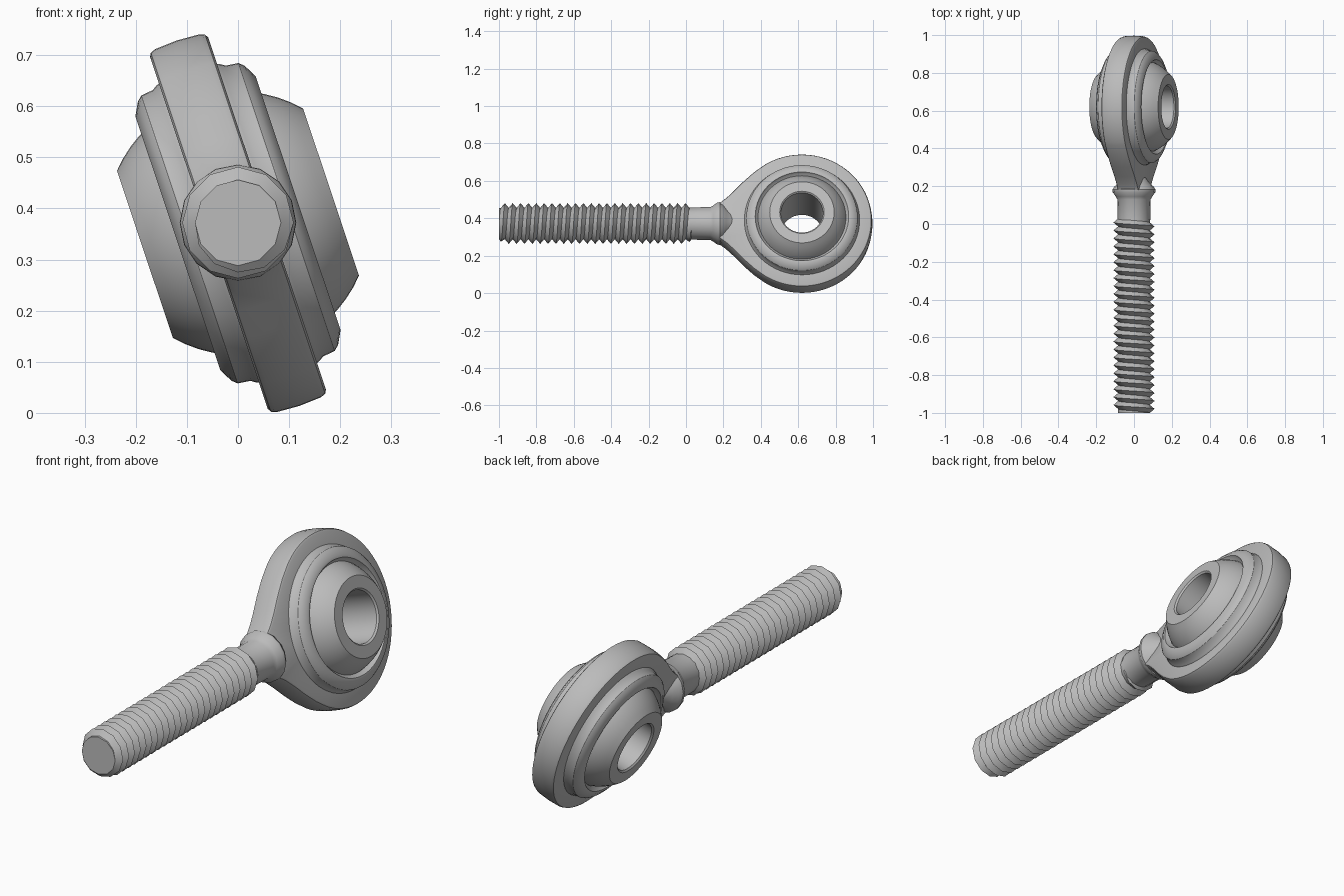
import bpy, bmesh, math
from mathutils import Matrix

cube = bpy.data.objects.get("Cube")
if cube:
    bpy.data.objects.remove(cube, do_unlink=True)

TILT = Matrix.Rotation(math.radians(-18.5), 4, 'Y')
HEAD = Matrix.Translation((0, 0.62, 0.371)) @ TILT      # head frame, bore along x
SHANK = Matrix.Translation((0, 0, 0.372))               # shank frame, axis along y

steel = bpy.data.materials.new("grey steel")
steel.use_nodes = True
GREY = (0.5, 0.5, 0.5, 1)
steel.diffuse_color = GREY
steel.node_tree.nodes["Principled BSDF"].inputs["Base Color"].default_value = GREY


def finish(bm, name, matrix, angle=35):
    bmesh.ops.remove_doubles(bm, verts=bm.verts, dist=1e-5)
    bmesh.ops.recalc_face_normals(bm, faces=bm.faces)
    bm.transform(matrix)
    mesh = bpy.data.meshes.new(name)
    bm.to_mesh(mesh)
    bm.free()
    mesh.materials.append(steel)
    obj = bpy.data.objects.new(name, mesh)
    bpy.context.collection.objects.link(obj)
    bpy.ops.object.select_all(action='DESELECT')
    obj.select_set(True)
    bpy.context.view_layer.objects.active = obj
    bpy.ops.object.shade_smooth_by_angle(angle=math.radians(angle))
    return obj


def loft(bm, rings, closed):
    """Skin equal-length loops of points; closed also joins last to first."""
    loops = [[bm.verts.new(p) for p in ring] for ring in rings]
    pairs = list(zip(loops, loops[1:])) + ([(loops[-1], loops[0])] if closed else [])
    for a, b in pairs:
        n = len(a)
        for i in range(n):
            j = (i + 1) % n
            bm.faces.new((a[i], a[j], b[j], b[i]))
    return loops


def lathe(name, profile, matrix, axis, n, closed):
    """Turn (radius, height) points round the x or y axis."""
    rings = []
    for r, h in profile:
        ring = []
        for i in range(n):
            t = 2 * math.pi * i / n
            c, s = r * math.cos(t), r * math.sin(t)
            ring.append((h, c, s) if axis == 'x' else (c, h, s))
        rings.append(ring)
    bm = bmesh.new()
    loops = loft(bm, rings, closed)
    if not closed:
        bm.faces.new(loops[0])
        bm.faces.new(loops[-1])
    return finish(bm, name, matrix)


# Ball: truncated sphere with a straight bore
half = math.asin(0.192 / 0.258)
ball = [(0.258 * math.cos(t), 0.258 * math.sin(t))
        for t in (half * (k / 8 - 1) for k in range(17))]
ball += [(0.119, 0.192), (0.112, 0.185), (0.112, -0.185), (0.119, -0.192)]
lathe("bearing_ball", ball, HEAD, 'x', 48, True)

# Race: stepped shoulder on both sides of the head
side = [(0.312, 0.05), (0.306, 0.066), (0.300, 0.075), (0.297, 0.100),
        (0.288, 0.110), (0.262, 0.124), (0.250, 0.124), (0.243, 0.112), (0.228, 0.100)]
race = side + [(r, -a) for r, a in reversed(side)]
lathe("bearing_race", race, HEAD, 'x', 64, True)

# Head body: teardrop plate with rounded rim and open centre
R = 0.377
neck = [(-0.205, 0.316), (-0.26, 0.275), (-0.32, 0.219), (-0.37, 0.166),
        (-0.41, 0.128), (-0.44, 0.105), (-0.47, 0.088)]
arc = [(R * math.cos(t), R * math.sin(t))
       for t in (math.radians(120) * k / 24 for k in range(-24, 25))]
outline = arc + neck + [(y, -z) for y, z in reversed(neck)]
rim = [(-0.060, 0.962), (-0.056, 0.982), (-0.046, 0.993), (0, 1.0),
       (0.046, 0.993), (0.056, 0.982), (0.060, 0.962)]
rings = [[(a, y * s, z * s) for y, z in outline] for a, s in rim]
for a in (0.060, -0.060):
    rings.append([(a, 0.25 * y / math.hypot(y, z), 0.25 * z / math.hypot(y, z))
                  for y, z in outline])
bm = bmesh.new()
loft(bm, rings, True)
finish(bm, "head_body", HEAD)

# Neck and flared collar
lathe("neck_collar", [(0.086, 0.02), (0.088, 0.13), (0.096, 0.145), (0.113, 0.168),
                      (0.114, 0.182), (0.104, 0.198), (0.085, 0.215), (0.058, 0.25),
                      (0.03, 0.30)], SHANK, 'y', 16, False)

# Threaded shank: helical V thread fading out at both ends
N, PITCH, ROOT, CREST, Y0, Y1 = 12, 0.042, 0.084, 0.109, -1.0, 0.03


def thread_point(i, base, y):
    fade = max(0, min(1, (y - Y0) / 0.02, (Y1 - y) / 0.02))
    r = ROOT + (base - ROOT) * fade
    t = 2 * math.pi * i / N
    return (r * math.cos(t), max(Y0, min(Y1, y)), r * math.sin(t))


bm = bmesh.new()
steps = int((Y1 - Y0) / PITCH + 3) * N
roots, crests = [], []
for i in range(steps):
    y = Y0 - PITCH + PITCH * i / N
    roots.append(bm.verts.new(thread_point(i, ROOT, y)))
    crests.append(bm.verts.new(thread_point(i, CREST, y + PITCH / 2)))
for i in range(steps - N - 1):
    bm.faces.new((roots[i], roots[i + 1], crests[i + 1], crests[i]))
    bm.faces.new((crests[i], crests[i + 1], roots[i + N + 1], roots[i + N]))
for y in (Y0, Y1):
    bm.faces.new([bm.verts.new(thread_point(i, ROOT, y)) for i in range(N)])
bmesh.ops.dissolve_degenerate(bm, dist=1e-5, edges=bm.edges)
finish(bm, "threaded_shank", SHANK, 32)
